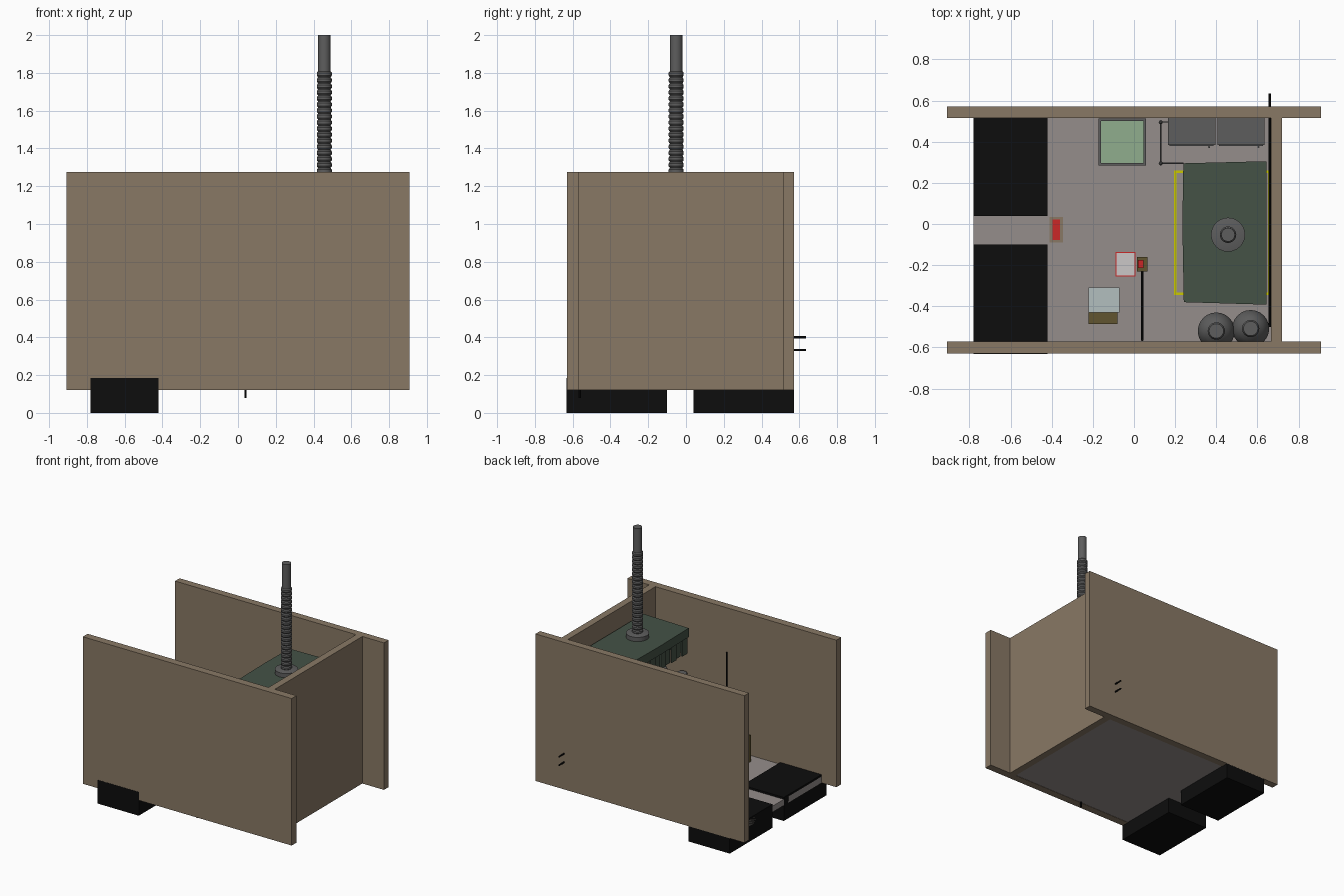
import bpy, bmesh, math
from mathutils import Vector

if "Cube" in bpy.data.objects:
    bpy.data.objects.remove(bpy.data.objects["Cube"])

def mat(name, r, g, b, a=1):
    m = bpy.data.materials.new(name)
    m.diffuse_color = (r, g, b, a)
    m.use_nodes = True
    m.node_tree.nodes["Principled BSDF"].inputs["Base Color"].default_value = m.diffuse_color
    return m

BROWN = mat("board_brown", .25, .19, .13)
BLACK = mat("black", .004, .004, .004)
FLOOR = mat("floor_grey", .30, .27, .26)
GREEN = mat("hood_green", .058, .084, .061)
STEEL = mat("steel", .11, .11, .11)
YELLOW = mat("yellow", .6, .58, .0)
RED = mat("red", .6, .02, .02)
WHITE = mat("white", .6, .57, .57)
PALE = mat("pale_green", .28, .42, .27)
GLASS = mat("pale_glass", .45, .52, .52)
OLIVE = mat("olive", .12, .09, .03)

def finish(name, bm, m, smooth=False):
    bmesh.ops.recalc_face_normals(bm, faces=bm.faces)
    me = bpy.data.meshes.new(name)
    bm.to_mesh(me)
    bm.free()
    ob = bpy.data.objects.new(name, me)
    bpy.context.collection.objects.link(ob)
    me.materials.append(m)
    if smooth:
        bpy.context.view_layer.objects.active = ob
        bpy.ops.object.select_all(action='DESELECT')
        ob.select_set(True)
        bpy.ops.object.shade_smooth_by_angle(angle=math.radians(35))
    return ob

def box(name, x, y, z, m):
    """Box from (min, max) ranges."""
    bm = bmesh.new()
    bmesh.ops.create_cube(bm, size=1)
    for v in bm.verts:
        v.co = Vector([(r[0] + r[1]) / 2 + c * (r[1] - r[0]) for r, c in zip((x, y, z), v.co)])
    return finish(name, bm, m)

def lathe(name, x, y, profile, m, n=24):
    """Turned solid from (radius, z) pairs, capped at both ends."""
    bm = bmesh.new()
    rings = [[bm.verts.new((x + r * math.cos(2 * math.pi * i / n),
                            y + r * math.sin(2 * math.pi * i / n), z)) for i in range(n)]
             for r, z in profile]
    for a, b in zip(rings, rings[1:]):
        for i in range(n):
            bm.faces.new((a[i], a[(i + 1) % n], b[(i + 1) % n], b[i]))
    bm.faces.new(rings[0])
    bm.faces.new(rings[-1])
    return finish(name, bm, m, True)

def rod(name, p, q, r, m):
    p, q = Vector(p), Vector(q)
    bm = bmesh.new()
    bmesh.ops.create_cone(bm, cap_ends=True, segments=10, radius1=r, radius2=r, depth=(q - p).length)
    rot = (q - p).to_track_quat('Z', 'Y')
    for v in bm.verts:
        v.co = rot @ v.co + (p + q) / 2
    return finish(name, bm, m, True)

def frame(name, x, y, z, w, m):
    """Rectangular outline made of four bars."""
    for i, xr in enumerate(((x[0], x[0] + w), (x[1] - w, x[1]))):
        box(f"{name}_side_{i}", xr, y, z, m)
    for i, yr in enumerate(((y[0], y[0] + w), (y[1] - w, y[1]))):
        box(f"{name}_end_{i}", (x[0] + w, x[1] - w), yr, z, m)

F = .17  # floor level

# booth walls and floor
box("front_wall", (-.908, .908), (-.63, -.57), (.12, 1.275), BROWN)
box("back_wall", (-.908, .908), (.515, .572), (.12, 1.275), BROWN)
box("end_wall", (.665, .72), (-.57, .515), (.12, 1.275), BROWN)
box("floor", (-.78, .665), (-.57, .515), (.122, F), FLOOR)

# black entrance blocks
box("front_block", (-.78, -.42), (-.632, -.1), (0, .185), BLACK)
box("back_block", (-.78, -.42), (.04, .571), (0, .185), BLACK)

# extraction hood: slightly flared top slab
bm = bmesh.new()
outline = [(.235, 0), (.242, -.38), (.645, -.392), (.645, .305), (.24, .295)]
face = bm.faces.new([bm.verts.new((x, y, 1.065)) for x, y in outline])
up = bmesh.ops.extrude_face_region(bm, geom=[face])
bmesh.ops.translate(bm, vec=(0, 0, .07), verts=[v for v in up['geom'] if isinstance(v, bmesh.types.BMVert)])
finish("hood_top", bm, GREEN)

# curtain strips hanging under the hood, alternately set in
for i in range(10):
    y = -.375 + i * .0665
    o = .012 * (i % 2)
    box(f"hood_strip_{i}", (.25 + o, .262 + o), (y, y + .062), (.935, 1.066), GREEN)
for side, y in (("front", -.375), ("back", .275)):
    for i in range(6):
        x = .265 + i * .062
        o = .012 * (i % 2)
        box(f"hood_{side}_strip_{i}", (x, x + .058), (y + o, y + .01 + o), (.935, 1.066), GREEN)

# exhaust pipe with collar and corrugated sleeve
lathe("pipe_collar", .457, -.052, [(.083, 1.13), (.083, 1.168), (.05, 1.175)], STEEL)
sleeve = []
for i in range(20):
    z = 1.17 + i * .032
    sleeve += [(.034, z), (.04, z + .008), (.04, z + .022), (.034, z + .03)]
lathe("corrugated_sleeve", .457, -.052, sleeve, STEEL)
lathe("exhaust_pipe", .457, -.052, [(.033, 1.15), (.033, 2)], STEEL)

# work table below the hood
box("table_top", (.3, .64), (-.3, .22), (.53, .56), STEEL)
for i, (x, y) in enumerate(((.31, -.29), (.6, -.29), (.31, .18), (.6, .18))):
    box(f"table_leg_{i}", (x, x + .03), (y, y + .03), (F, .53), STEEL)

# yellow floor marking
frame("floor_marking", (.195, .664), (-.345, .26), (F, F + .003), .012, YELLOW)

# gas cylinders and the two lines along the end wall
for i, (x, y) in enumerate(((.4, -.48 - .04), (.567, -.508))):
    lathe(f"gas_cylinder_{i}", x, y,
          [(.085, F), (.09, F + .02), (.09, .54), (.08, .58), (.06, .61), (.042, .625), (.042, .68), (.035, .69)], STEEL)
for z in (.333, .4):
    rod(f"gas_line_{z}", (.66, -.5, z), (.66, .635, z), .006, BLACK)

# cabinets against the back wall
for i, x in enumerate((.165, .405)):
    box(f"cabinet_{i}", (x, x + .23), (.385, .515), (F, .8), STEEL)
    box(f"cabinet_door_{i}", (x + .008, x + .222), (.378, .386), (F + .02, .785), STEEL)
    rod(f"cabinet_handle_{i}", (x + .2, .374, .45), (x + .2, .374, .55), .005, STEEL)

# thin rail beside the cabinets
for i, y in enumerate((.295, .495)):
    rod(f"rail_post_{i}", (.13, y, F), (.13, y, .58), .004, STEEL)
    lathe(f"rail_knob_{i}", .13, y, [(.004, .57), (.01, .58), (.004, .59)], STEEL, 10)
    rod(f"rail_arm_{i}", (.13, y, .57), (.24, y, .57), .003, STEEL)
rod("rail_bar", (.13, .295, .57), (.13, .495, .57), .003, STEEL)

# waste bin with pale lid
frame("bin_wall", (-.172, .058), (.285, .513), (F, .46), .012, STEEL)
box("bin_lid", (-.16, .046), (.297, .501), (.43, .45), PALE)

# pole, arm and switch box on the front wall
rod("wall_pole", (.04, -.563, .08), (.04, -.563, .93), .006, BLACK)
rod("switch_arm", (.04, -.563, .62), (.04, -.2, .62), .006, BLACK)
box("switch_box", (.015, .065), (-.23, -.16), (.58, .65), OLIVE)
box("switch_button", (.02, .045), (-.215, -.175), (.65, .66), RED)

# plain floor plates
box("notice_border", (-.09, .008), (-.256, -.137), (F, F + .004), RED)
box("notice_plate", (-.085, .003), (-.251, -.142), (F, F + .006), WHITE)
box("exit_plate", (-.41, -.345), (-.09, .035), (F, F + .005), BROWN)
box("exit_stripe", (-.397, -.36), (-.077, .022), (F, F + .008), RED)

# glass case and small crate
box("glass_case", (-.22, -.07), (-.43, -.308), (F, .42), GLASS)
box("crate", (-.222, -.08), (-.487, -.43), (F, .38), OLIVE)
